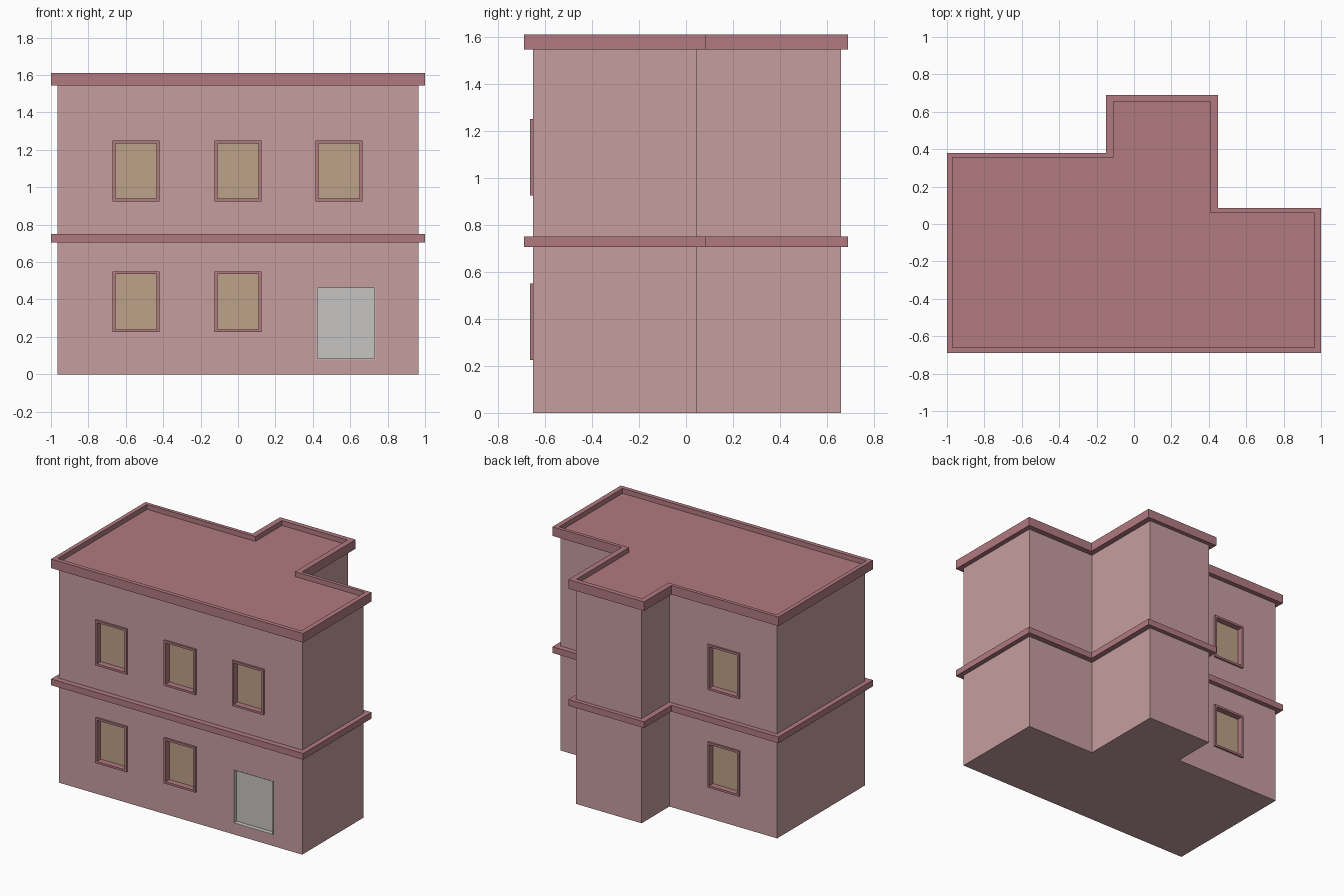
import bpy, bmesh

if "Cube" in bpy.data.objects:
    bpy.data.objects.remove(bpy.data.objects["Cube"])


def material(name, rgb):
    lin = [((c / 255 + 0.055) / 1.055) ** 2.4 for c in rgb]
    m = bpy.data.materials.new(name)
    m.diffuse_color = (*lin, 1)
    m.use_nodes = True
    m.node_tree.nodes["Principled BSDF"].inputs["Base Color"].default_value = m.diffuse_color
    return m


WALL = material("pink wall", (198, 158, 160))
TRIM = material("dusty red trim", (177, 122, 129))
GLASS = material("tan window", (190, 161, 136))
DOOR = material("pale grey door", (199, 197, 195))


def loft(name, loops, mat, closed=False):
    """Skin a list of matching loops; cap both ends, or join last to first."""
    bm = bmesh.new()
    rings = [[bm.verts.new(p) for p in loop] for loop in loops]
    pairs = list(zip(rings, rings[1:]))
    if closed:
        pairs.append((rings[-1], rings[0]))
    else:
        bm.faces.new(rings[0])
        bm.faces.new(rings[-1])
    for a, b in pairs:
        for i in range(len(a)):
            j = (i + 1) % len(a)
            bm.faces.new((a[i], a[j], b[j], b[i]))
    bmesh.ops.recalc_face_normals(bm, faces=bm.faces)
    me = bpy.data.meshes.new(name)
    bm.to_mesh(me)
    bm.free()
    me.materials.append(mat)
    ob = bpy.data.objects.new(name, me)
    bpy.context.collection.objects.link(ob)
    return ob


def outline(x0, x1, y0, wing_r, wing_l, xa, xb, back, z):
    """Stepped floor plan: main block with a rear bay."""
    return [(x0, y0, z), (x1, y0, z), (x1, wing_r, z), (xb, wing_r, z),
            (xb, back, z), (xa, back, z), (xa, wing_l, z), (x0, wing_l, z)]


def wall_plan(z, d=0):
    return outline(-.965 + d, .965 - d, -.65 + d, .045 - d, .345 - d, -.11 + d, .41 - d, .66 - d, z)


def outer_plan(z):
    return outline(-1, 1, -.69, .085, .38, -.15, .45, .69, z)


def inner_plan(z):
    return outline(-.97, .965, -.66, .06, .355, -.11, .41, .655, z)


def rect(x0, x1, z0, z1, y, d=0):
    return [(x0 + d, y, z0 + d), (x1 - d, y, z0 + d), (x1 - d, y, z1 - d), (x0 + d, y, z1 - d)]


# Main walls
walls = loft("walls", [wall_plan(0), wall_plan(1.55)], WALL)


def opening(name, r, wall_y, out, frame, proud, lining, pane):
    """Cut a recess in the wall, line it with a frame and set a pane in it."""
    deep, face = wall_y - out * .035, wall_y + out * proud
    cutter = loft("cutter", [rect(*r, deep, .002), rect(*r, wall_y + out * .1, .002)], WALL)
    mod = walls.modifiers.new("cut", 'BOOLEAN')
    mod.object, mod.operation, mod.solver = cutter, 'DIFFERENCE', 'EXACT'
    bpy.context.view_layer.objects.active = walls
    bpy.ops.object.modifier_apply(modifier="cut")
    bpy.data.objects.remove(cutter)
    loft(name + "_frame", [rect(*r, face), rect(*r, face, frame),
                           rect(*r, deep, frame), rect(*r, deep)], lining, closed=True)
    loft(name + "_pane", [rect(*r, deep, .003), rect(*r, deep + out * .005, .003)], pane)


# Windows: front rows and the pair on the rear left wall
for z in (.225, .925):
    for x in (-.67, -.125, .415):
        if x > 0 and z < .5:
            continue
        opening("front_window", (x, x + .25, z, z + .325), -.65, -1, .015, .013, TRIM, GLASS)
    opening("rear_window", (-.67, -.42, z, z + .325), .345, 1, .015, .013, TRIM, GLASS)

# Entrance door, recessed without a raised frame
opening("door", (.42, .735, .08, .465), -.65, -1, .004, .001, DOOR, DOOR)

# Band between the storeys
loft("floor_band", [outer_plan(.705), outer_plan(.75), wall_plan(.75, .005), wall_plan(.705, .005)],
     TRIM, closed=True)

# Roof slab with raised parapet rim
loft("roof", [outer_plan(1.545), outer_plan(1.61), inner_plan(1.61), inner_plan(1.575)], TRIM)
